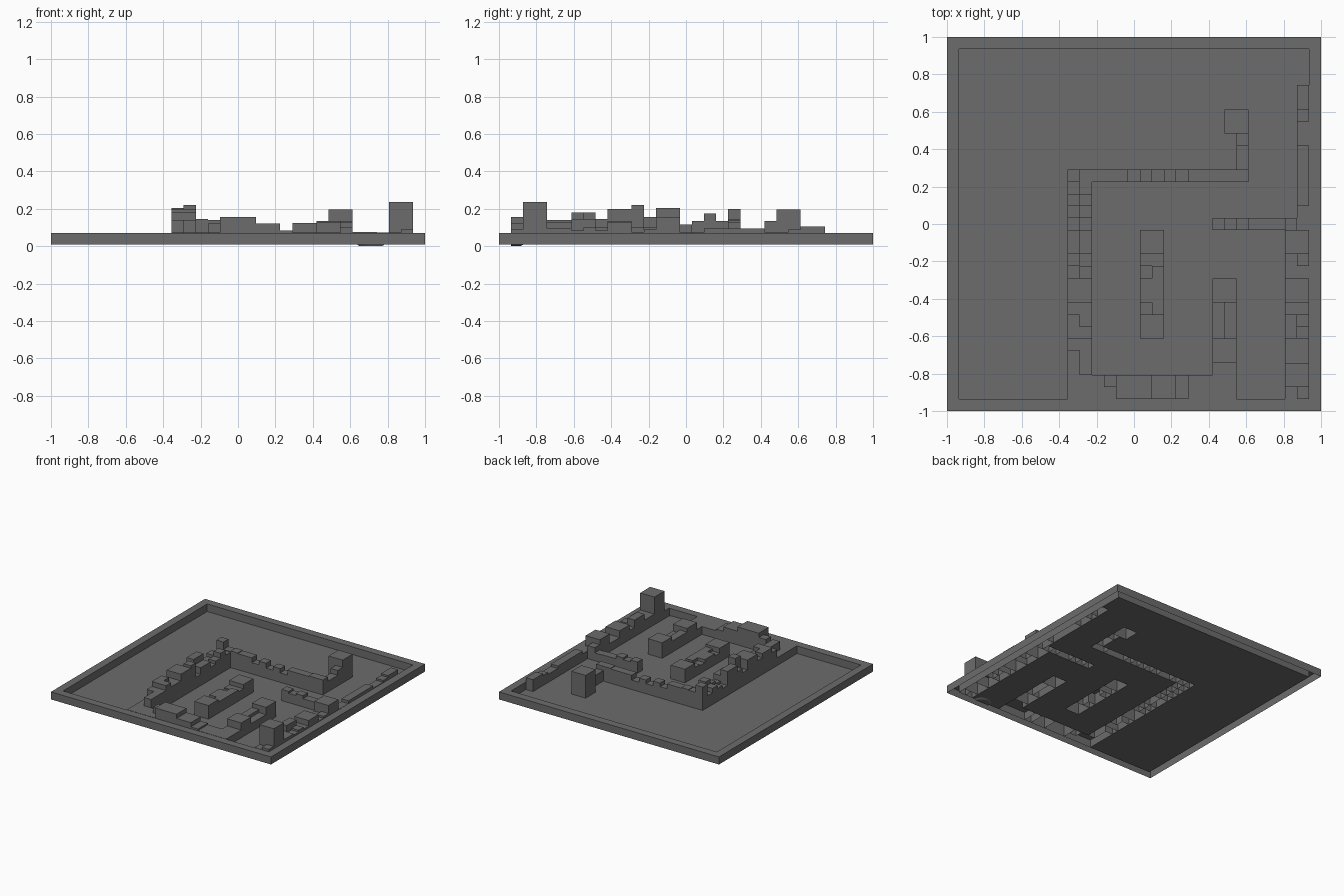
import bpy, bmesh

if "Cube" in bpy.data.objects:
    bpy.data.objects.remove(bpy.data.objects["Cube"])

N = 31                 # model is laid out on a 31 x 31 grid
C = 2 / N
BASE = 0.008
heights, owner, block = {}, {}, {}

dark = bpy.data.materials.new("dark_grey")
dark.diffuse_color = (0.15, 0.15, 0.15, 1)
dark.use_nodes = True
dark.node_tree.nodes["Principled BSDF"].inputs["Base Color"].default_value = dark.diffuse_color


def fill(part, i0, i1, j0, j1, h):
    """Raise a rectangle of cells (inclusive) to height h as one block."""
    for i in range(i0, i1 + 1):
        for j in range(j0, j1 + 1):
            heights[i, j] = h
            owner[i, j] = part
            block[i, j] = (part, h)


def run_y(part, i0, i1, j, steps):
    """Stack blocks along +y; steps = (length, height) pairs."""
    for n, h in steps:
        fill(part, i0, i1, j, j + n - 1, h)
        j += n


def run_x(part, i, j0, j1, steps):
    """Stack blocks along +x."""
    for n, h in steps:
        fill(part, i, i + n - 1, j0, j1, h)
        i += n


# Floor and border rim
fill("border_rim", 0, N - 1, 0, N - 1, 0.07)
fill("floor", 1, N - 2, 1, N - 2, BASE)

# Left stepped wall, two cells thick
run_y("left_wall", 10, 10, 1, [(4, .072), (1, .14), (2, .18), (1, .145), (2, .20),
      (1, .12), (1, .155), (2, .205), (1, .09), (1, .115), (1, .14), (1, .105), (1, .20)])
run_y("left_wall", 11, 11, 1, [(2, .072), (3, .14), (1, .18), (2, .145), (2, .20),
      (1, .22), (1, .10), (2, .155), (1, .11), (1, .135), (1, .175), (1, .135), (1, .14)])

# Front stepped wall
run_x("front_wall", 12, 1, 2, [(2, .072), (3, .155), (2, .12), (1, .085), (2, .072)])
fill("front_wall", 13, 13, 2, 2, 0.12)

# Back stepped wall with corner return and end tower
run_x("back_wall", 12, 19, 19, [(1, .145), (2, .14), (1, .10), (1, .13), (1, .09),
      (1, .12), (1, .085), (3, .125), (2, .13)])
run_y("back_wall", 24, 24, 20, [(2, .095), (1, .135)])
fill("end_tower", 23, 24, 23, 24, 0.195)

# Free-standing centre island
run_y("centre_island", 16, 17, 6, [(2, .12), (1, .08), (3, .10), (1, .085), (2, .12)])
fill("centre_island", 17, 17, 8, 8, 0.10)
fill("centre_island", 16, 16, 11, 11, 0.075)

# Front pier
run_y("front_pier", 22, 23, 1, [(3, .072), (2, .13), (3, .075), (2, .135)])
fill("front_pier", 22, 22, 6, 8, 0.10)

# Right wall with tall tower
run_y("right_wall", 28, 29, 1, [(1, .072), (2, .235), (2, .095), (2, .145), (1, .085),
      (2, .13), (2, .075), (2, .155)])
fill("right_wall", 29, 29, 1, 1, 0.09)
fill("right_wall", 29, 29, 7, 7, 0.10)
fill("right_wall", 29, 29, 6, 6, 0.085)
fill("right_wall", 29, 29, 12, 12, 0.09)

# Cross wall and thin right strip
run_x("cross_wall", 22, 15, 15, [(1, .10), (1, .085), (1, .10), (2, .075), (1, .072),
      (1, .115)])
run_y("right_strip", 29, 29, 15, [(2, .072), (5, .095), (2, .075), (1, .09), (2, .105)])

# Turn cells into open-bottomed shells: tops plus side walls around each block
for part in sorted(set(owner.values())):
    bm = bmesh.new()

    def quad(*pts):
        bm.faces.new([bm.verts.new(p) for p in pts])

    for (i, j), name in owner.items():
        if name != part:
            continue
        x0, y0, h = -1 + i * C, -1 + j * C, heights[i, j]
        x1, y1 = x0 + C, y0 + C
        quad((x0, y0, h), (x1, y0, h), (x1, y1, h), (x0, y1, h))
        sides = [(0, -1, (x0, y0), (x1, y0)), (1, 0, (x1, y0), (x1, y1)),
                 (0, 1, (x1, y1), (x0, y1)), (-1, 0, (x0, y1), (x0, y0))]
        for di, dj, a, b in sides:
            k = (i + di, j + dj)
            if heights.get(k, BASE) < h and block.get(k) != block[i, j]:
                quad((*a, BASE), (*b, BASE), (*b, h), (*a, h))
    bmesh.ops.remove_doubles(bm, verts=bm.verts, dist=1e-5)
    bmesh.ops.dissolve_limit(bm, angle_limit=0.01, verts=bm.verts, edges=bm.edges)
    me = bpy.data.meshes.new(part)
    bm.to_mesh(me)
    bm.free()
    me.materials.append(dark)
    bpy.context.collection.objects.link(bpy.data.objects.new(part, me))

# Half-round marker set into the floor at the front edge
bm = bmesh.new()
bmesh.ops.create_cone(bm, cap_ends=True, segments=32, radius1=0.06, radius2=0.08,
                      depth=0.012)
bmesh.ops.bisect_plane(bm, geom=bm.verts[:] + bm.edges[:] + bm.faces[:],
                       plane_co=(0, 0.01, 0), plane_no=(0, -1, 0), clear_outer=True)
me = bpy.data.meshes.new("round_marker")
bm.to_mesh(me)
bm.free()
me.materials.append(dark)
marker = bpy.data.objects.new("round_marker", me)
marker.location = (0.71, -0.945, 0.006)
bpy.context.collection.objects.link(marker)
